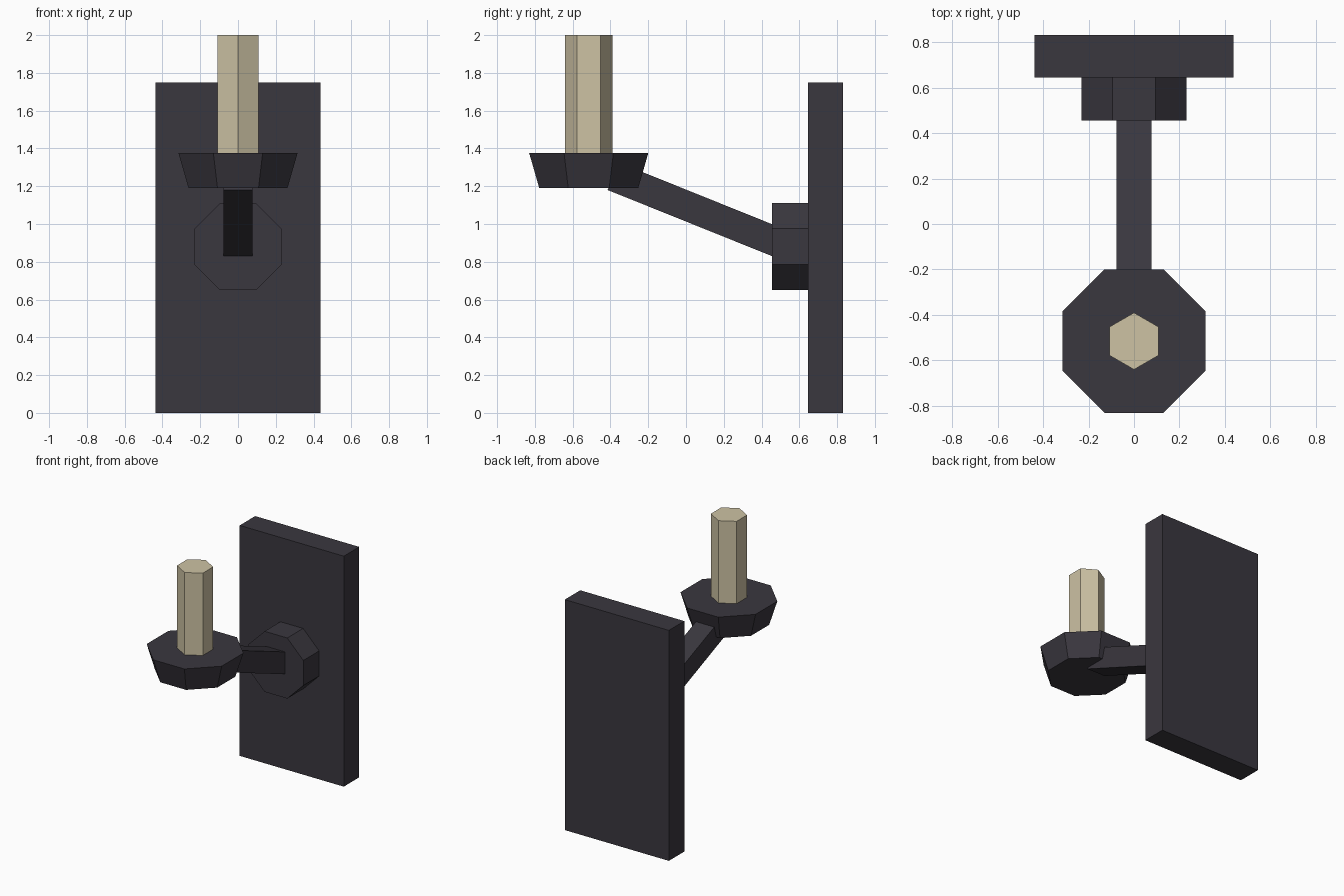
import bpy
import math
from mathutils import Vector

if "Cube" in bpy.data.objects:
    bpy.data.objects.remove(bpy.data.objects["Cube"], do_unlink=True)


def make_material(name, rgb):
    mat = bpy.data.materials.new(name)
    mat.use_nodes = True
    mat.diffuse_color = (*rgb, 1)
    mat.node_tree.nodes["Principled BSDF"].inputs["Base Color"].default_value = (*rgb, 1)
    return mat


iron = make_material("dark iron", (0.042, 0.038, 0.049))
wax = make_material("cream wax", (0.61, 0.54, 0.37))


def finish(name, mat):
    obj = bpy.context.object
    obj.name = name
    obj.data.name = name
    obj.data.materials.clear()
    obj.data.materials.append(mat)
    return obj


def box(name, size, center, mat, tilt=0):
    bpy.ops.mesh.primitive_cube_add(size=1, location=center, rotation=(tilt, 0, 0))
    bpy.context.object.scale = size
    return finish(name, mat)


def prism(name, sides, bottom, top, depth, center, mat, tilt=0, turn=0):
    # Radii reach to the corners; turn spins the prism about its own axis
    bpy.ops.mesh.primitive_cone_add(vertices=sides, radius1=bottom, radius2=top,
                                    depth=depth, location=center,
                                    rotation=(tilt, 0, turn))
    return finish(name, mat)


corner = 1 / math.cos(math.pi / 8)   # flat radius to corner radius of an octagon
eighth = math.pi / 8
reach = -0.515                       # distance of the candle from the middle

# Wall plate
box("wall_plate", (0.874, 0.185, 1.75), (0, 0.7375, 0.875), iron)

# Octagonal boss on the plate, flat side up
boss = prism("arm_boss", 8, 0.23 * corner, 0.23 * corner, 0.19, (0, 0.55, 0.88), iron)
boss.rotation_mode = "ZYX"
boss.rotation_euler = (math.pi / 2, 0, eighth)

# Sloping square arm from the boss into the dish
slope = math.atan2(0.35, 0.87)
along = Vector((0, math.cos(slope), -math.sin(slope)))
across = Vector((0, math.sin(slope), math.cos(slope)))
length, thick = 1.03, 0.157
tip = Vector((0, -0.415, 1.18))
box("arm", (0.154, length, thick), tip + along * length / 2 + across * thick / 2,
    iron, -slope)

# Flared drip dish
prism("drip_dish", 8, 0.262 * corner, 0.315 * corner, 0.185,
      (0, reach, 1.2825), iron, turn=eighth)

# Six-sided candle, corners to front and back
prism("candle", 6, 0.125, 0.125, 0.625, (0, reach, 1.6875), wax)
